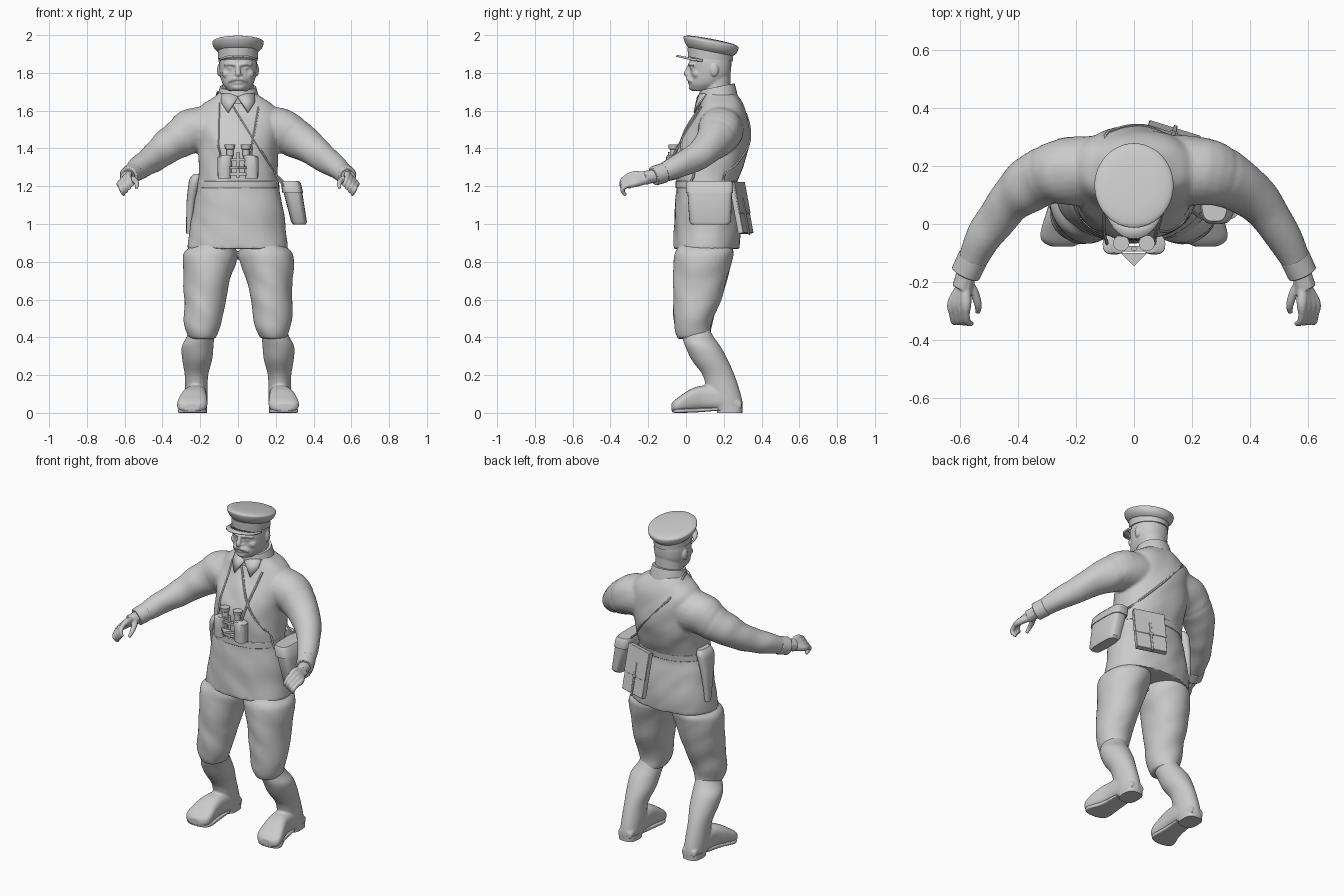
import bpy, bmesh, math
from mathutils import Vector, Matrix, noise
from mathutils.bvhtree import BVHTree

grey = bpy.data.materials.new("plain_grey")
grey.diffuse_color = (0.6, 0.6, 0.6, 1)


def spline(rows, k=4):
    out = []
    for i in range(len(rows) - 1):
        quad = (rows[max(i - 1, 0)], rows[i], rows[i + 1], rows[min(i + 2, len(rows) - 1)])
        for j in range(k):
            t = j / k
            out.append(tuple(.5 * (2*q + (r-p)*t + (2*p - 5*q + 4*r - s)*t*t + (3*q - p - 3*r + s)*t**3)
                             for p, q, r, s in zip(*quad)))
    return out + [tuple(rows[-1])]


def skin(bm, rings):
    vs = [[bm.verts.new(p) for p in ring] for ring in rings]
    n = len(vs[0])
    for a, b in zip(vs, vs[1:]):
        for i in range(n):
            bm.faces.new((a[i], a[(i+1) % n], b[(i+1) % n], b[i]))
    bm.faces.new(vs[0][::-1])
    bm.faces.new(vs[-1])


def loft(bm, rows, n=32, p=1.0, k=4, side=1, axis='Z', shear=0.0):
    """Rows are (along, x, half width, low, high) of superellipse sections."""
    rings = []
    for a, x, hx, lo, hi in (spline(rows, k) if k > 1 else rows):
        ring = []
        for i in range(n):
            c, s = math.cos(i * math.tau / n), math.sin(i * math.tau / n)
            u = side * (x + hx * math.copysign(abs(c) ** p, c))
            v = (lo + hi) / 2 + (hi - lo) / 2 * math.copysign(abs(s) ** p, s)
            ring.append((u, v, a - shear * (v - .135)) if axis == 'Z' else (u, a, v))
        rings.append(ring)
    skin(bm, rings)


def tube(bm, rows, n=10, k=4, side=1):
    """Rows are (x, y, z, radius) along a path."""
    pts = spline(rows, k) if k > 1 else rows
    cs = [Vector(p[:3]) for p in pts]
    rings = []
    for i, c in enumerate(cs):
        t = (cs[min(i + 1, len(cs) - 1)] - cs[max(i - 1, 0)]).normalized()
        ref = Vector((1, 0, 0)) if abs(t.x) < .8 else Vector((0, 0, 1))
        u = t.cross(ref).normalized()
        v = t.cross(u)
        r = pts[i][3]
        ring = [c + r * (u * math.cos(j * math.tau / n) + v * math.sin(j * math.tau / n)) for j in range(n)]
        rings.append([(q.x * side, q.y, q.z) for q in ring])
    skin(bm, rings)


def ball(bm, c, r, side=1):
    m = Matrix.Translation((c[0] * side, c[1], c[2])) @ Matrix.Diagonal((*r, 1))
    bmesh.ops.create_icosphere(bm, subdivisions=3, radius=1, matrix=m)


def box(bm, size, m):
    bmesh.ops.create_cube(bm, size=1, matrix=m @ Matrix.Diagonal((*size, 1)))


def finish(name, bm, voxel=0, smooth=4, folds=None, bevel=0, angle=40):
    bmesh.ops.recalc_face_normals(bm, faces=bm.faces)
    me = bpy.data.meshes.new(name)
    bm.to_mesh(me)
    bm.free()
    ob = bpy.data.objects.new(name, me)
    bpy.context.collection.objects.link(ob)
    if voxel:
        r = ob.modifiers.new("fuse", 'REMESH')
        r.mode, r.voxel_size = 'VOXEL', voxel
        s = ob.modifiers.new("soften", 'SMOOTH')
        s.factor, s.iterations = .5, smooth
        ev = ob.evaluated_get(bpy.context.evaluated_depsgraph_get())
        new = bpy.data.meshes.new_from_object(ev)
        ob.modifiers.clear()
        ob.data = new
    if folds:
        amp, freq = folds
        ns = [v.normal.copy() for v in ob.data.vertices]
        for v, nrm in zip(ob.data.vertices, ns):
            f = Vector((v.co.x * freq[0], v.co.y * freq[1], v.co.z * freq[2] + v.co.x * 6))
            v.co += nrm * amp * noise.noise(f)
    if bevel:
        b = ob.modifiers.new("edges", 'BEVEL')
        b.width, b.segments = bevel, 2
    ob.data.materials.clear()
    ob.data.materials.append(grey)
    bpy.ops.object.select_all(action='DESELECT')
    ob.select_set(True)
    bpy.context.view_layer.objects.active = ob
    bpy.ops.object.shade_smooth_by_angle(angle=math.radians(angle))
    return ob


# tunic with sleeves
bm = bmesh.new()
loft(bm, [(.868, 0, .265, -.065, .283), (1.0, 0, .25, -.06, .287), (1.12, 0, .23, -.056, .274),
          (1.2, 0, .214, -.052, .265), (1.3, 0, .21, -.055, .30), (1.4, 0, .21, -.05, .335),
          (1.5, 0, .22, -.005, .335), (1.58, 0, .22, .045, .32), (1.635, 0, .185, .072, .30),
          (1.675, 0, .125, .085, .277), (1.70, 0, .09, .09, .257)], n=48, p=.9)
for s in (1, -1):
    tube(bm, [(.10, .185, 1.505, .122), (.23, .182, 1.495, .118), (.33, .15, 1.44, .10), (.41, .092, 1.382, .083),
              (.46, .036, 1.342, .072), (.52, -.055, 1.30, .06), (.567, -.14, 1.262, .049),
              (.577, -.165, 1.255, .048)], n=24, side=s)
tunic = finish("tunic", bm, voxel=.01, smooth=3, folds=(.008, (7, 7, 9)))
body = BVHTree.FromObject(tunic, bpy.context.evaluated_depsgraph_get())

# breeches
bm = bmesh.new()
for s in (1, -1):
    loft(bm, [(.95, .115, .105, -.03, .23), (.89, .128, .115, -.04, .245), (.855, .142, .137, -.055, .254),
              (.82, .148, .144, -.062, .248), (.7, .166, .125, -.067, .215), (.6, .176, .112, -.067, .185),
              (.5, .185, .103, -.066, .148), (.44, .186, .088, -.058, .132), (.395, .188, .07, -.04, .135)], side=s)
finish("breeches", bm, voxel=.01, smooth=3, folds=(.009, (6, 6, 9)))

# boots, soles and heels
for s, label in ((1, "left"), (-1, "right")):
    bm = bmesh.new()
    loft(bm, [(.45, .19, .06, -.02, .12), (.40, .20, .073, -.02, .148), (.35, .214, .084, -.003, .184),
              (.28, .216, .079, .03, .222), (.2, .22, .062, .088, .257), (.12, .22, .06, .11, .284),
              (.06, .22, .058, .13, .299), (.012, .22, .055, .14, .30)], side=s)
    loft(bm, [(.295, .22, .045, .015, .06), (.2, .22, .058, .015, .13), (.1, .225, .06, .015, .145),
              (.03, .235, .07, .01, .128), (-.03, .242, .08, .005, .09), (-.06, .246, .07, .005, .068),
              (-.077, .247, .04, .01, .05)], p=.7, axis='Y', side=s)
    finish(label + "_boot", bm, voxel=.007, smooth=2)
    bm = bmesh.new()
    loft(bm, [(.17, .222, .05, .012, .028), (.06, .228, .058, .003, .025), (-.02, .241, .076, 0, .022),
              (-.055, .246, .066, 0, .022), (-.074, .247, .03, .004, .022)], p=.35, axis='Y', side=s)
    loft(bm, [(0, .22, .055, .165, .298), (.035, .22, .056, .165, .299)], p=.7, k=1, side=s)
    finish(label + "_sole", bm)

# head with neck, ears and face
bm = bmesh.new()
loft(bm, [(1.91, 0, .09, .03, .225), (1.87, 0, .098, .02, .238), (1.84, 0, .1, .02, .24), (1.80, 0, .097, .022, .236),
          (1.765, 0, .09, .02, .222), (1.735, 0, .077, .018, .195), (1.705, 0, .05, .03, .14)], p=.9)
loft(bm, [(1.63, 0, .088, .085, .245), (1.70, 0, .083, .085, .238), (1.80, 0, .08, .1, .235)])
tube(bm, [(0, .022, 1.845, .010), (0, .010, 1.815, .013), (0, .004, 1.795, .016), (0, .02, 1.785, .012)])
ball(bm, (0, .03, 1.725), (.032, .016, .018))
tube(bm, [(-.025, .024, 1.748, .008), (0, .018, 1.748, .009), (.025, .024, 1.748, .008)])
for s in (1, -1):
    ball(bm, (.099, .15, 1.815), (.012, .022, .034), s)
    ball(bm, (.037, .033, 1.825), (.016, .01, .008), s)
    ball(bm, (.013, .017, 1.79), (.011, .011, .009), s)
    ball(bm, (.055, .056, 1.795), (.03, .022, .025), s)
    tube(bm, [(.008, .018, 1.842, .009), (.04, .024, 1.848, .010), (.072, .046, 1.842, .008)], side=s)
    tube(bm, [(-.004, .012, 1.770, .011), (.025, .016, 1.768, .013), (.052, .032, 1.752, .007)], side=s)
finish("head", bm, voxel=.005, smooth=3)

# hands
for s, label in ((1, "left"), (-1, "right")):
    bm = bmesh.new()
    tube(bm, [(.572, -.15, 1.257, .037), (.582, -.19, 1.25, .036), (.59, -.22, 1.243, .038)], side=s)
    for i in range(4):
        x, z = .578 + .015 * i, 1.262 - .016 * i
        tube(bm, [(.582, -.20, 1.252 - .006 * i, .02), (x, -.27, z, .0195), (x, -.31, z - .01, .0135),
                  (x - .006, -.338, z - .032, .012), (x - .02, -.343 + .008 * i, z - .062, .009)], side=s)
    tube(bm, [(.572, -.20, 1.245, .019), (.548, -.24, 1.232, .016), (.536, -.28, 1.215, .013),
              (.538, -.305, 1.19, .009)], side=s)
    finish(label + "_hand", bm, voxel=.0045, smooth=2)
    bm = bmesh.new()
    tube(bm, [(.553, -.115, 1.272, .053), (.58, -.172, 1.253, .052)], n=20, k=1, side=s)
    finish(label + "_cuff", bm, bevel=.005)

# collar band and pointed collar wings
bm = bmesh.new()
loft(bm, [(1.65, 0, .115, .064, .274), (1.69, 0, .104, .068, .265), (1.72, 0, .096, .074, .257)], shear=-.2)
finish("collar", bm)
for s, label in ((1, "left"), (-1, "right")):
    bm = bmesh.new()
    pts = [(0, .058, 1.675), (.055, .04, 1.59), (.09, .07, 1.645), (.09, .10, 1.69), (.04, .07, 1.69)]
    bm.faces.new([bm.verts.new((x * s, y, z)) for x, y, z in pts])
    ob = finish(label + "_collar_wing", bm)
    ob.modifiers.new("cloth", 'SOLIDIFY').thickness = .01

# cap crown, band and visor
bm = bmesh.new()
loft(bm, [(1.912, 0, .107, .01, .25), (1.93, 0, .125, -.003, .268), (1.953, 0, .135, -.012, .277),
          (1.968, 0, .131, -.008, .273), (1.977, 0, .09, .035, .235), (1.98, 0, .02, .115, .155)],
     n=48, k=3, shear=.19)
finish("cap_crown", bm, angle=60)
bm = bmesh.new()
loft(bm, [(1.872, 0, .105, .011, .248), (1.922, 0, .107, .008, .25)], n=48, k=1, shear=.1)
finish("cap_band", bm)
bm = bmesh.new()
prev = None
for i in range(21):
    a = math.pi * i / 20
    c, s = math.cos(a), math.sin(a)
    pair = (bm.verts.new((.1 * c, .09 - .075 * s, 1.872 + .01 * s)),
            bm.verts.new((.104 * c, .085 - .135 * s, 1.862 + .034 * s)))
    if prev:
        bm.faces.new((prev[0], prev[1], pair[1], pair[0]))
    prev = pair
ob = finish("cap_visor", bm)
ob.modifiers.new("peak", 'SOLIDIFY').thickness = .01

# waist belt
bm = bmesh.new()
loft(bm, [(1.19, 0, .217, -.055, .269), (1.228, 0, .214, -.055, .273)], n=48, p=.9, k=1)
finish("belt", bm, bevel=.003)


# straps laid on the tunic
def on_body(side, x, w):
    o, d = {'F': ((x, -1, w), (0, 1, 0)), 'B': ((x, 1, w), (0, -1, 0)), 'T': ((x, w, 3), (0, 0, -1))}[side]
    hit = body.ray_cast(Vector(o), Vector(d))[0]
    return (*(hit - Vector(d) * .001), .006) if hit else None


def strap(name, path, start=(), end=()):
    pts = [*start, *[p for p in (on_body(*q) for q in path) if p], *end]
    bm = bmesh.new()
    tube(bm, pts, n=6, k=3)
    finish(name, bm)


def line(side, a, b, n=8):
    return [(side, a[0] + (b[0] - a[0]) * i / n, a[1] + (b[1] - a[1]) * i / n) for i in range(n + 1)]


strap("pouch_strap", line('F', (.195, 1.27), (-.03, 1.63)) + [('T', -.09, .13), ('T', -.11, .19)]
      + line('B', (-.10, 1.60), (.19, 1.27)), start=[(.27, .03, 1.17, .006), (.235, .02, 1.21, .006)],
      end=[(.235, .2, 1.23, .006), (.275, .2, 1.17, .006)])
strap("binocular_strap_right", line('F', (-.10, 1.64), (-.105, 1.42)), end=[(-.09, -.075, 1.35, .005)])
strap("binocular_strap_left", line('F', (.11, 1.62), (.075, 1.42)), end=[(.07, -.075, 1.35, .005)])

# binoculars
bm = bmesh.new()
for s in (1, -1):
    loft(bm, [(1.24, .072, .035, -.105, -.035), (1.30, .071, .037, -.105, -.035), (1.355, .068, .04, -.105, -.035),
              (1.365, .055, .03, -.10, -.04)], n=20, p=.8, k=1, side=s)
    loft(bm, [(1.36, .042, .019, -.085, -.047), (1.395, .042, .019, -.085, -.047), (1.398, .043, .025, -.091, -.041),
              (1.42, .044, .028, -.094, -.038)], n=20, k=1, side=s)
tube(bm, [(0, -.085, 1.245, .009), (0, -.085, 1.38, .009)], k=1)
for z in (1.265, 1.34):
    box(bm, (.09, .02, .014), Matrix.Translation((0, -.085, z)))
skin(bm, [[(-.045, -.10, z), (0, -.145, z), (.045, -.10, z)] for z in (1.29, 1.305)])
finish("binoculars", bm)

# side pouch with lid
bm = bmesh.new()
loft(bm, [(.998, .325, .034, .03, .225), (1.012, .323, .042, .018, .238), (1.18, .288, .05, .007, .244)], p=.55, k=1)
loft(bm, [(1.165, .29, .055, 0, .25), (1.215, .28, .053, 0, .25), (1.228, .277, .045, .01, .24)], p=.55, k=1)
finish("side_pouch", bm)

# map case on the back hip
m = Matrix.Translation((.13, .292, 1.085)) @ Matrix.Rotation(-.3, 4, 'Z') @ Matrix.Rotation(.19, 4, 'X')
bm = bmesh.new()
box(bm, (.185, .03, .275), m)
box(bm, (.19, .008, .17), m @ Matrix.Translation((0, .014, .053)))
box(bm, (.014, .008, .2), m @ Matrix.Translation((0, .018, -.05)))
box(bm, (.028, .01, .018), m @ Matrix.Translation((0, .019, -.03)))
finish("map_case", bm, bevel=.003)

# holster on the other hip
bm = bmesh.new()
loft(bm, [(.95, .26, .014, .135, .175), (1.1, .25, .023, .10, .19), (1.2, .234, .03, .07, .2),
          (1.24, .225, .03, .07, .2), (1.265, .215, .02, .085, .185)], n=20, p=.8, side=-1)
finish("holster", bm)
